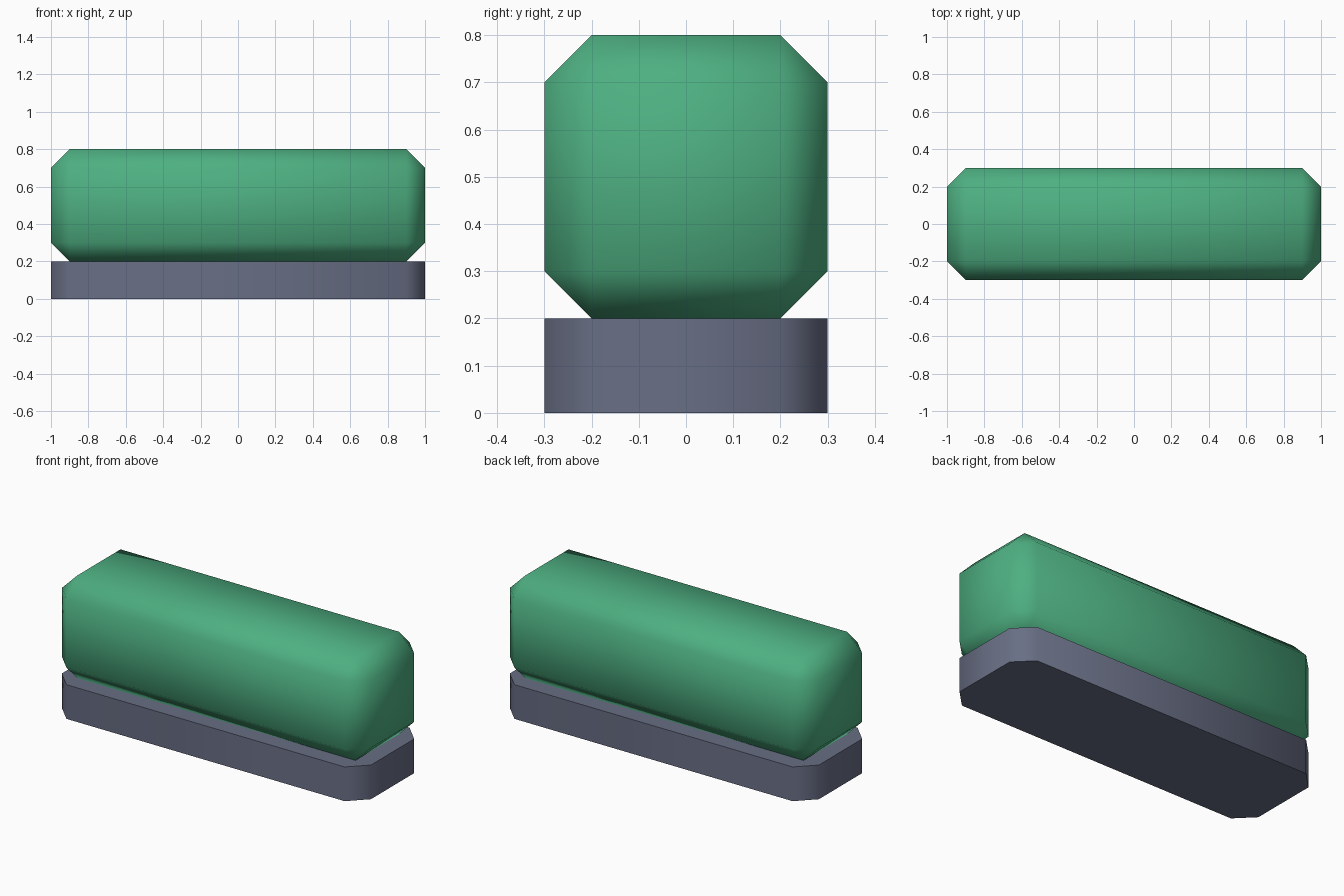
import bpy, bmesh, math

if "Cube" in bpy.data.objects:
    bpy.data.objects.remove(bpy.data.objects["Cube"])


def material(name, rgb):
    m = bpy.data.materials.new(name)
    m.diffuse_color = (*rgb, 1)
    m.use_nodes = True
    m.node_tree.nodes["Principled BSDF"].inputs["Base Color"].default_value = m.diffuse_color
    return m


def chamfered_box(name, size, z, mat, chamfer, vertical_only=False):
    """Box standing on height z, with flat single-segment chamfers."""
    bm = bmesh.new()
    bmesh.ops.create_cube(bm, size=1)
    for v in bm.verts:
        v.co = (v.co.x * size[0], v.co.y * size[1], (v.co.z + 0.5) * size[2])
    edges = [e for e in bm.edges if not vertical_only
             or abs(e.verts[0].co.z - e.verts[1].co.z) > 0.01]
    bmesh.ops.bevel(bm, geom=edges, offset=chamfer, offset_type='OFFSET',
                    segments=1, affect='EDGES', profile=0.5)
    bmesh.ops.recalc_face_normals(bm, faces=bm.faces[:])
    me = bpy.data.meshes.new(name)
    bm.to_mesh(me)
    bm.free()
    me.materials.append(mat)
    ob = bpy.data.objects.new(name, me)
    ob.location.z = z
    bpy.context.collection.objects.link(ob)
    # smooth over the 45 degree chamfers, sharp at right angles
    bpy.ops.object.select_all(action='DESELECT')
    ob.select_set(True)
    bpy.context.view_layer.objects.active = ob
    bpy.ops.object.shade_smooth_by_angle(angle=math.radians(60))
    return ob


leaf_green = material("leaf green", (0.076, 0.434, 0.223))
slate_grey = material("slate grey", (0.140, 0.158, 0.235))

# grey planter base: only its upright corners are cut
chamfered_box("planter_base", (2.0, 0.6, 0.2), 0.0, slate_grey, 0.1, vertical_only=True)

# green hedge: chamfered on every edge
# (offset is the distance along each adjoining face)
chamfered_box("hedge", (2.0, 0.6, 0.6), 0.2, leaf_green, 0.1)
